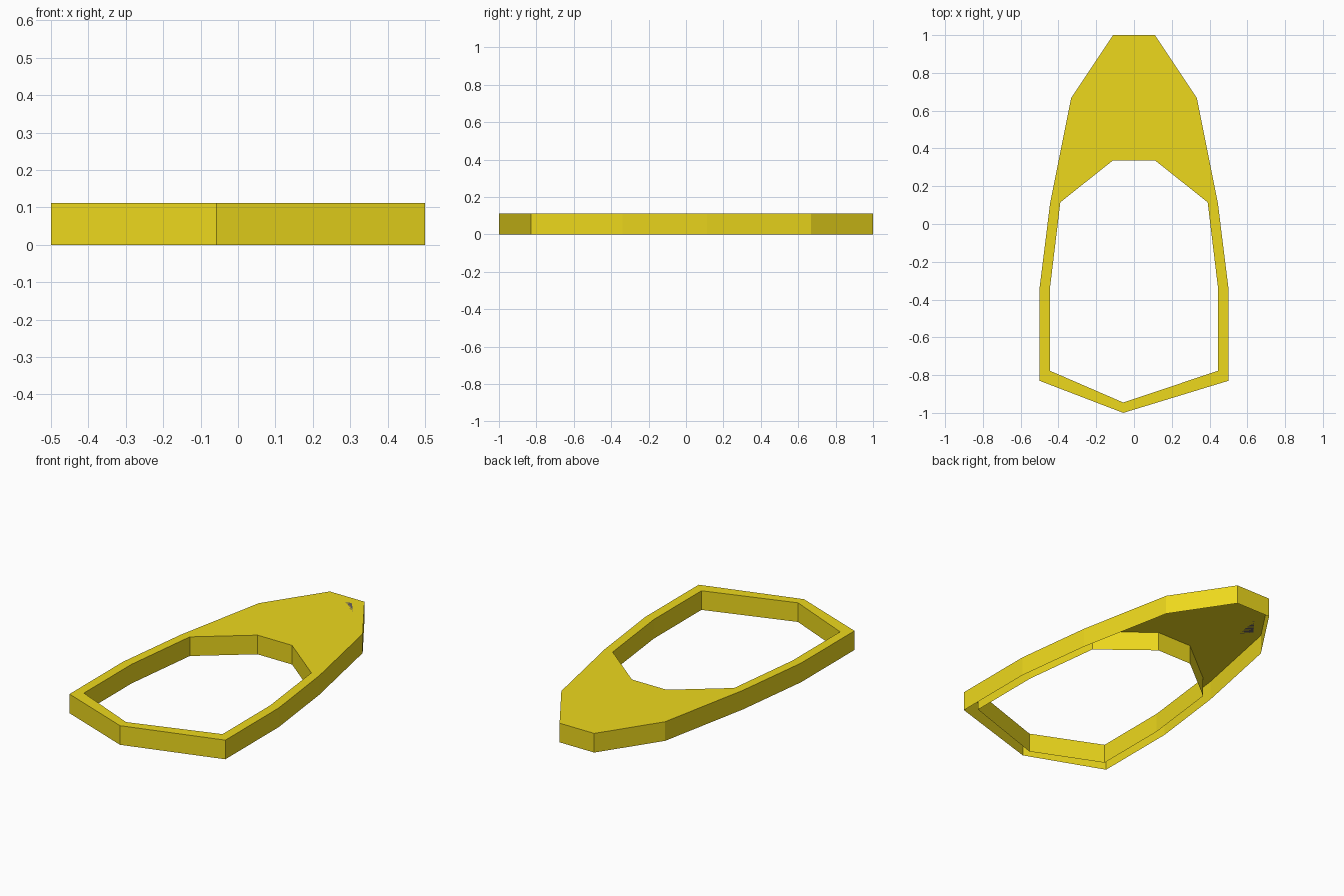
import bpy, bmesh

if "Cube" in bpy.data.objects:
    bpy.data.objects.remove(bpy.data.objects["Cube"])

H = 0.111  # height of the shell


def material(name, rgb):
    m = bpy.data.materials.new(name)
    m.diffuse_color = (*rgb, 1)
    m.use_nodes = True
    m.node_tree.nodes["Principled BSDF"].inputs["Base Color"].default_value = m.diffuse_color
    return m


def mirrored(half, tip=None):
    """Close a right-hand half outline (back to front) across x = 0."""
    left = [(-x, y) for x, y in reversed(half)]
    return half + ([tip] if tip else []) + left


def add_object(name, bm, mat):
    me = bpy.data.meshes.new(name)
    bm.to_mesh(me)
    bm.free()
    me.materials.append(mat)
    ob = bpy.data.objects.new(name, me)
    bpy.context.collection.objects.link(ob)
    return ob


yellow = material("yellow", (0.85, 0.69, 0.012))
grey = material("dark_grey", (0.13, 0.11, 0.115))

# Outer and inner outlines; the front point sits slightly off centre
outer = mirrored([(0.111, 1), (0.333, 0.667), (0.444, 0.111),
                  (0.5, -0.34), (0.5, -0.83)], (-0.057, -1))
inner = mirrored([(0.111, 0.337), (0.39, 0.115),
                  (0.445, -0.34), (0.445, -0.777)], (-0.057, -0.945))

# Frame: top plate and two walls, open underneath
bm = bmesh.new()
top_edges = []
for outline, inward in ((outer, False), (inner, True)):
    top = [bm.verts.new((x, y, H)) for x, y in outline]
    low = [bm.verts.new((x, y, 0)) for x, y in outline]
    for i in range(len(top)):
        j = (i + 1) % len(top)
        quad = [top[i], top[j], low[j], low[i]]
        bm.faces.new(quad[::-1] if inward else quad)
        top_edges.append(bm.edges.get((top[i], top[j])))
fill = bmesh.ops.triangle_fill(bm, edges=top_edges, use_beauty=True)
for f in fill["geom"]:
    if isinstance(f, bmesh.types.BMFace):
        f.normal_update()
        if f.normal.z < 0:
            f.normal_flip()
add_object("frame_shell", bm, yellow)

# Flat panel lying flush in the nose plate
bm = bmesh.new()
panel = mirrored([(0.07, 0.945), (0.28, 0.667), (0.1, 0.444)])
face = bm.faces.new([bm.verts.new((x, y, H)) for x, y in panel])
face.normal_update()
if face.normal.z < 0:
    face.normal_flip()
add_object("nose_panel", bm, grey)
